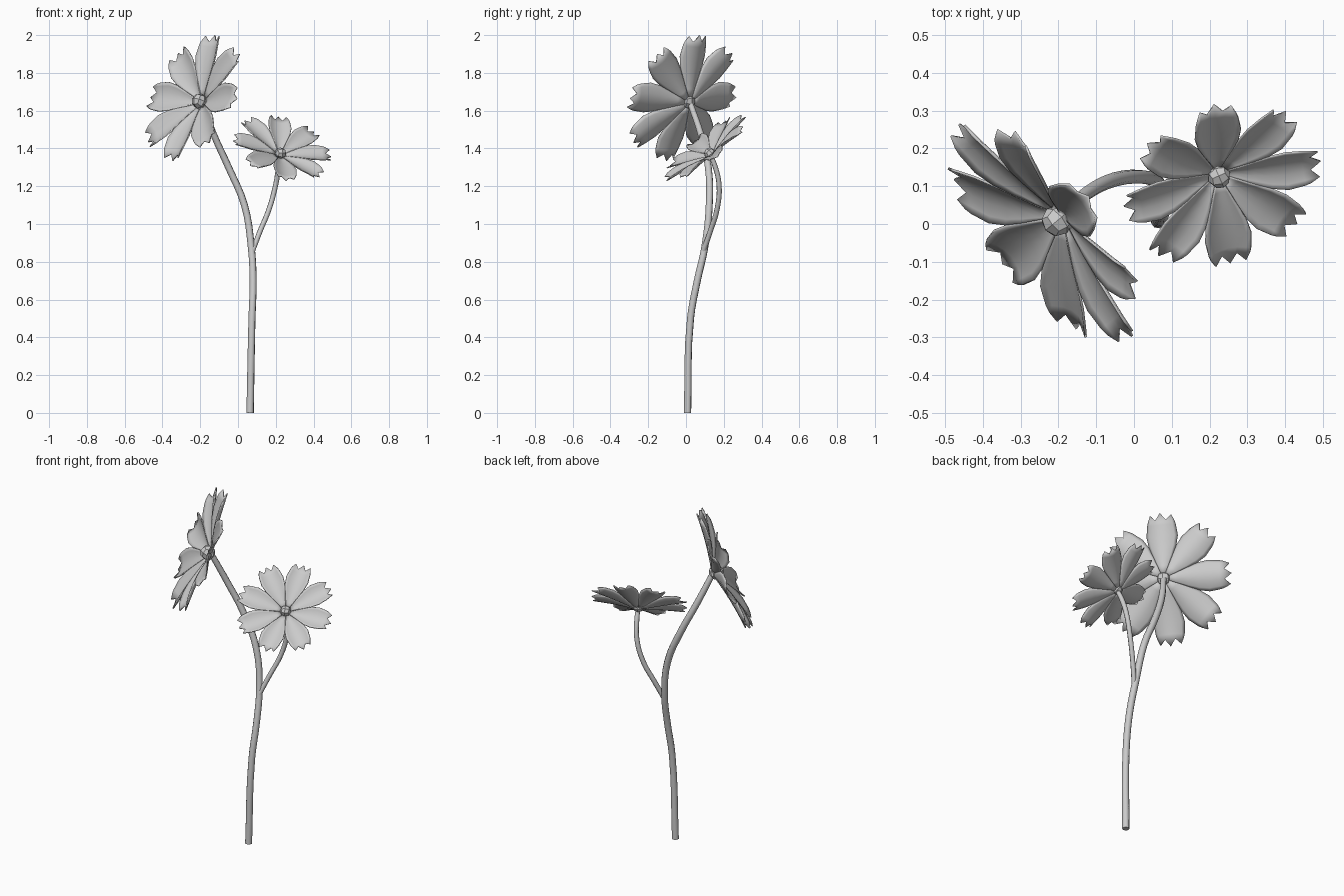
import bpy, bmesh
from math import pi, radians
from mathutils import Vector, Matrix

if "Cube" in bpy.data.objects:
    bpy.data.objects.remove(bpy.data.objects["Cube"])

# Petal outline in unit radius: (distance from hub, half width)
ROWS = [(0.08, 0.03), (0.2, 0.08), (0.35, 0.145), (0.5, 0.203), (0.65, 0.232), (0.82, 0.212)]
COLS = [-1, -0.8, -0.4, 0, 0.4, 0.8, 1]
TIPS = [0.88, 0.97, 0.89, 1.0, 0.89, 0.97, 0.88]   # toothed end
END_WIDTH = 0.195


def petal_point(r, w, u):
    """Petal surface: rises outward and cups upward across its width."""
    h = -0.065 + 0.28 * r - 0.1 * r * r + 0.085 * u * u * (w / 0.235)
    return Vector((r, u * w, h))


def finish(obj, angle=50):
    bpy.ops.object.select_all(action='DESELECT')
    obj.select_set(True)
    bpy.context.view_layer.objects.active = obj
    bpy.ops.object.shade_smooth_by_angle(angle=radians(angle))


def mesh_object(name, bm, matrix):
    mesh = bpy.data.meshes.new(name)
    bm.to_mesh(mesh)
    bm.free()
    obj = bpy.data.objects.new(name, mesh)
    bpy.context.collection.objects.link(obj)
    obj.matrix_world = matrix
    return obj


def flower(name, hub, normal, radius, phase):
    n = Vector(normal).normalized()
    side = Vector((0, 0, 1)).cross(n).normalized()
    up = n.cross(side)
    frame = Matrix((up, side, n)).transposed().to_4x4()
    frame = Matrix.Translation(hub) @ frame @ Matrix.Scale(radius, 4)

    # Eight toothed petals
    bm = bmesh.new()
    for k in range(8):
        turn = Matrix.Rotation(phase + k * pi / 4, 3, 'Z')
        grid = [[bm.verts.new(turn @ petal_point(r, w, u)) for u in COLS] for r, w in ROWS]
        grid.append([bm.verts.new(turn @ petal_point(r, END_WIDTH, u)) for r, u in zip(TIPS, COLS)])
        for a, b in zip(grid, grid[1:]):
            for i in range(len(COLS) - 1):
                bm.faces.new((a[i], b[i], b[i + 1], a[i + 1]))
    petals = mesh_object(name + "_petals", bm, frame)
    mod = petals.modifiers.new("thickness", 'SOLIDIFY')
    mod.thickness = 0.018
    mod.offset = 0
    finish(petals)

    # Faceted hub: a subdivided cube pushed onto a sphere
    bm = bmesh.new()
    bmesh.ops.create_cube(bm, size=1)
    bmesh.ops.subdivide_edges(bm, edges=bm.edges[:], cuts=1, use_grid_fill=True)
    for v in bm.verts:
        v.co = v.co.normalized() * 0.115
    mesh_object(name + "_centre", bm, frame)


def stem(name, points, radius):
    """Eight-sided tube along a smooth path of (x, y, z, radius factor)."""
    curve = bpy.data.curves.new(name, 'CURVE')
    curve.dimensions = '3D'
    curve.bevel_depth = radius
    curve.bevel_resolution = 2
    curve.resolution_u = 4
    curve.use_fill_caps = True
    s = curve.splines.new('BEZIER')
    s.bezier_points.add(len(points) - 1)
    for bp, (x, y, z, f) in zip(s.bezier_points, points):
        bp.co = (x, y, z)
        bp.radius = f
        bp.handle_left_type = bp.handle_right_type = 'AUTO'
    obj = bpy.data.objects.new(name, curve)
    bpy.context.collection.objects.link(obj)
    bpy.ops.object.select_all(action='DESELECT')
    obj.select_set(True)
    bpy.context.view_layer.objects.active = obj
    bpy.ops.object.convert(target='MESH')
    finish(bpy.context.view_layer.objects.active)


# Main stem and side stem
stem("main_stem", [(0.064, 0.008, 0, 1.05), (0.074, 0.024, 0.5, 1.0), (0.08, 0.06, 0.7, 1.0),
                   (0.07, 0.1, 0.88, 1.0), (0.034, 0.123, 1.1, 1.0), (-0.05, 0.118, 1.3, 1.0),
                   (-0.127, 0.08, 1.47, 0.95), (-0.188, 0.024, 1.635, 0.85)], 0.019)
stem("side_stem", [(0.074, 0.09, 0.85, 1.0), (0.118, 0.13, 0.965, 1.0), (0.165, 0.165, 1.08, 1.0),
                   (0.2, 0.175, 1.21, 1.0), (0.216, 0.152, 1.31, 1.0), (0.225, 0.127, 1.368, 0.9)], 0.0135)

# Two flower heads
flower("large_flower", (-0.204, 0.008, 1.65), (-0.7, -0.575, 0.39), 0.362, radians(0.5))
flower("small_flower", (0.225, 0.125, 1.374), (0.26, -0.59, 0.765), 0.27, radians(14))
